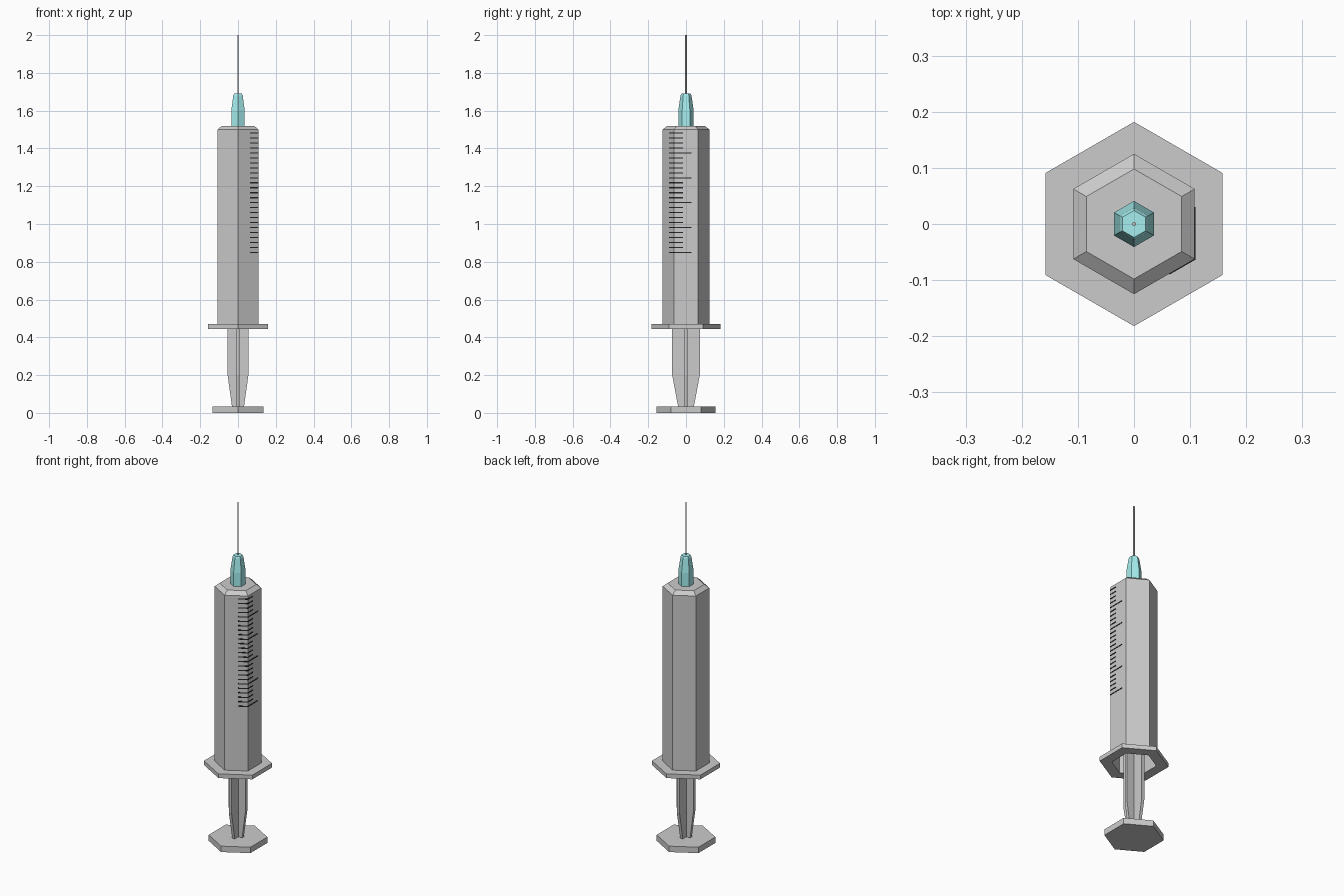
import bpy, bmesh
from math import cos, sin, pi
from mathutils import Vector

if "Cube" in bpy.data.objects:
    bpy.data.objects.remove(bpy.data.objects["Cube"])


def material(name, rgb):
    m = bpy.data.materials.new(name)
    m.diffuse_color = (*rgb, 1)
    m.use_nodes = True
    m.node_tree.nodes["Principled BSDF"].inputs["Base Color"].default_value = m.diffuse_color
    return m


def finish(name, bm, mat=None):
    bmesh.ops.recalc_face_normals(bm, faces=bm.faces)
    mesh = bpy.data.meshes.new(name)
    bm.to_mesh(mesh)
    bm.free()
    ob = bpy.data.objects.new(name, mesh)
    bpy.context.collection.objects.link(ob)
    if mat:
        mesh.materials.append(mat)
    return ob


def loft(bm, rings):
    """Skin a stack of equal rings and cap both ends."""
    rings = [[bm.verts.new(p) for p in r] for r in rings]
    n = len(rings[0])
    for a, b in zip(rings, rings[1:]):
        for i in range(n):
            j = (i + 1) % n
            bm.faces.new((a[i], a[j], b[j], b[i]))
    bm.faces.new(rings[0])
    bm.faces.new(rings[-1])


def hex_turned(name, profile, mat=None):
    """Six-sided turned part from (radius, z) pairs, corners on the y axis."""
    bm = bmesh.new()
    loft(bm, [[(r * cos(pi / 6 + k * pi / 3), r * sin(pi / 6 + k * pi / 3), z)
               for k in range(6)] for r, z in profile])
    return finish(name, bm, mat)


teal = material("teal_plastic", (0.38, 0.85, 0.86))
black = material("black_ink", (0.02, 0.02, 0.02))

# Hollow barrel with finger flange, open at the bottom
hex_turned("barrel", [(0.118, 1.49), (0.118, 0.445), (0.182, 0.445), (0.182, 0.47),
                      (0.125, 0.47), (0.125, 1.5), (0.098, 1.52)])

# Thumb plate, stopper, needle hub and needle
hex_turned("thumb_plate", [(0.157, 0), (0.157, 0.035)])
hex_turned("stopper", [(0.115, 1.05), (0.115, 1.1)])
hex_turned("needle_hub", [(0.041, 1.52), (0.041, 1.6), (0.029, 1.68), (0.024, 1.69)], teal)
hex_turned("needle", [(0.004, 1.68), (0.004, 2.0)])


# Cross-shaped plunger rod, tapered toward the thumb plate
def cross(a, b, t, z):
    pts = [(a, -t), (a, t), (t, t), (t, b), (-t, b), (-t, t),
           (-a, t), (-a, -t), (-t, -t), (-t, -b), (t, -b), (t, -t)]
    return [(x, y, z) for x, y in pts]


bm = bmesh.new()
loft(bm, [cross(0.032, 0.042, 0.008, 0.035), cross(0.055, 0.073, 0.009, 0.2),
          cross(0.055, 0.073, 0.009, 1.05)])
finish("plunger_rod", bm)

# Scale marks folded round the front right barrel edge, every fifth one longer
bm = bmesh.new()
for i in range(25):
    z = 0.85 + i * 0.0263
    end = 0.03 if i % 5 == 0 else -0.017
    path = [Vector((0.063, -0.0886)), Vector((0.1083, -0.0625)), Vector((0.1083, end))]
    normals = [Vector((0.5, -0.866)), Vector((1, -0.577)), Vector((1, 0))]
    rings = []
    for p, n in zip(path, normals):
        inner, outer = p - n * 0.001, p + n * 0.0015
        rings.append([(q.x, q.y, z + h) for q, h in
                      ((inner, -0.003), (outer, -0.003), (outer, 0.003), (inner, 0.003))])
    loft(bm, rings)
finish("scale_marks", bm, black)
